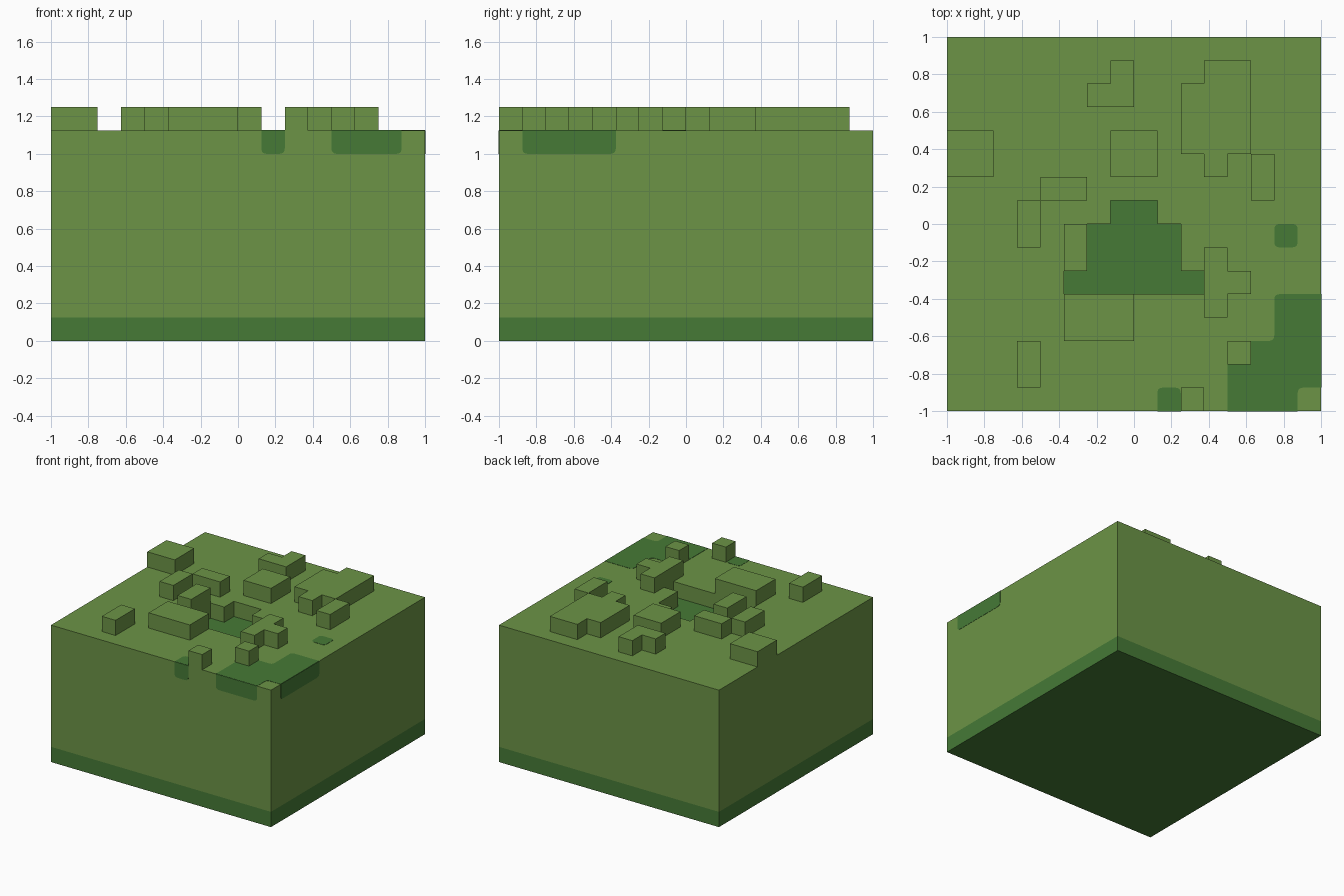
import bpy, bmesh
from mathutils import Vector

if "Cube" in bpy.data.objects:
    bpy.data.objects.remove(bpy.data.objects["Cube"])

U = 0.125          # size of one grid cell
TOP = 9 * U        # ground level


def material(name, rgb):
    m = bpy.data.materials.new(name)
    m.use_nodes = True
    m.diffuse_color = (*rgb, 1)
    bsdf = next(n for n in m.node_tree.nodes if n.type == 'BSDF_PRINCIPLED')
    bsdf.inputs["Base Color"].default_value = (*rgb, 1)
    return m


LIGHT = material("light_green", (0.150, 0.296, 0.061))
DARK = material("dark_green", (0.061, 0.195, 0.037))


def finish(name, bm, mats):
    mesh = bpy.data.meshes.new(name)
    bm.to_mesh(mesh)
    bm.free()
    for m in mats:
        mesh.materials.append(m)
    ob = bpy.data.objects.new(name, mesh)
    bpy.context.collection.objects.link(ob)
    return ob


def cells(rects):
    """Grid cells covered by rectangles given as x0, x1, y0, y1 in cells."""
    return {(x, y) for x0, x1, y0, y1 in rects
            for x in range(x0, x1) for y in range(y0, y1)}


def terrain(name, heights, base, dark_level=None):
    """Stepped blocks: a top for every cell and a wall wherever the height drops."""
    bm = bmesh.new()

    def quad(pts, mat=0):
        f = bm.faces.new([bm.verts.new(Vector(p) * U) for p in pts])
        f.material_index = mat

    for (x, y), h in heights.items():
        quad([(x, y, h), (x + 1, y, h), (x + 1, y + 1, h), (x, y + 1, h)],
             1 if h == dark_level else 0)
        sides = [((0, -1), (x, y), (x + 1, y)), ((1, 0), (x + 1, y), (x + 1, y + 1)),
                 ((0, 1), (x + 1, y + 1), (x, y + 1)), ((-1, 0), (x, y + 1), (x, y))]
        for (dx, dy), a, b in sides:
            low = heights.get((x + dx, y + dy), base)
            if low < h:
                quad([(*a, low), (*b, low), (*b, h), (*a, h)])
    bmesh.ops.remove_doubles(bm, verts=bm.verts, dist=1e-4)
    bmesh.ops.dissolve_limit(bm, angle_limit=0.01, verts=bm.verts, edges=bm.edges,
                             delimit={'MATERIAL'})
    return finish(name, bm, [LIGHT, DARK])


def patch(name, outline, normal):
    """Thin dark plate; corners are rounded except where it wraps over a block edge."""
    pts = [Vector(p) for p in outline]
    loop = []
    for i, p in enumerate(pts):
        if (p.x == 1) + (p.y == -1) + (p.z == TOP) >= 2:
            loop.append(p)
            continue
        a = p + (pts[i - 1] - p).normalized() * 0.03
        b = p + (pts[(i + 1) % len(pts)] - p).normalized() * 0.03
        for k in range(6):
            t = k / 5
            loop.append(a * (1 - t) ** 2 + p * 2 * t * (1 - t) + b * t * t)
    bm = bmesh.new()
    face = bm.faces.new([bm.verts.new(p) for p in loop])
    new = bmesh.ops.extrude_face_region(bm, geom=[face])["geom"]
    bmesh.ops.translate(bm, vec=Vector(normal) * 0.002,
                        verts=[v for v in new if isinstance(v, bmesh.types.BMVert)])
    bmesh.ops.recalc_face_normals(bm, faces=bm.faces)
    finish(name, bm, [DARK])


# Dark base slab
bm = bmesh.new()
bmesh.ops.create_cube(bm, size=1)
bmesh.ops.scale(bm, vec=(2, 2, U), verts=bm.verts)
bmesh.ops.translate(bm, vec=(0, 0, U / 2), verts=bm.verts)
finish("base_slab", bm, [DARK])

# Ground block with a sunken dark hollow
pit = cells([(-1, 1, 0, 1), (-2, 2, -2, 0), (-3, 3, -3, -2)])
ground = {c: 8 if c in pit else 9 for c in cells([(-8, 8, -8, 8)])}
terrain("ground_block", ground, 1, dark_level=8)

# Raised tufts, one cell high
tufts = [
    [(-8, -6, 2, 4)],
    [(-1, 0, 5, 7), (-2, -1, 5, 6)],
    [(-1, 1, 2, 4)],
    [(3, 5, 3, 7), (2, 3, 3, 6), (3, 4, 2, 3)],
    [(5, 6, 1, 3)],
    [(-4, -2, 1, 2)],
    [(-5, -4, -1, 1)],
    [(-3, -2, -2, 0)],
    [(-3, 0, -5, -3)],
    [(3, 4, -4, -1), (4, 5, -3, -2)],
    [(-5, -4, -7, -5)],
    [(4, 5, -6, -5)],
    [(2, 3, -8, -7)],
]
for i, rects in enumerate(tufts, 1):
    terrain(f"tuft_{i}", {c: 10 for c in cells(rects)}, 9)


# Dark patches on the top, front and right faces
def on_top(pts):
    return [(x, y, TOP) for x, y in pts]


def rect(a0, a1, b0, b1):
    return [(a0, b0), (a1, b0), (a1, b1), (a0, b1)]


patch("corner_patch_top", on_top([
    (0.5, -1), (0.875, -1), (0.875, -0.875), (1, -0.875),
    (1, -0.375), (0.75, -0.375), (0.75, -0.625), (0.5, -0.625)]), (0, 0, 1))
patch("spot_top", on_top(rect(0.75, 0.875, -0.125, 0)), (0, 0, 1))
patch("edge_patch_top", on_top(rect(0.125, 0.25, -1, -0.875)), (0, 0, 1))
for name, x0, x1 in [("edge_patch_front", 0.125, 0.25), ("corner_patch_front", 0.5, 0.875)]:
    patch(name, [(x, -1, z) for x, z in rect(x0, x1, 1, TOP)], (0, -1, 0))
patch("corner_patch_side", [(1, y, z) for y, z in rect(-0.875, -0.375, 1, TOP)], (1, 0, 0))
